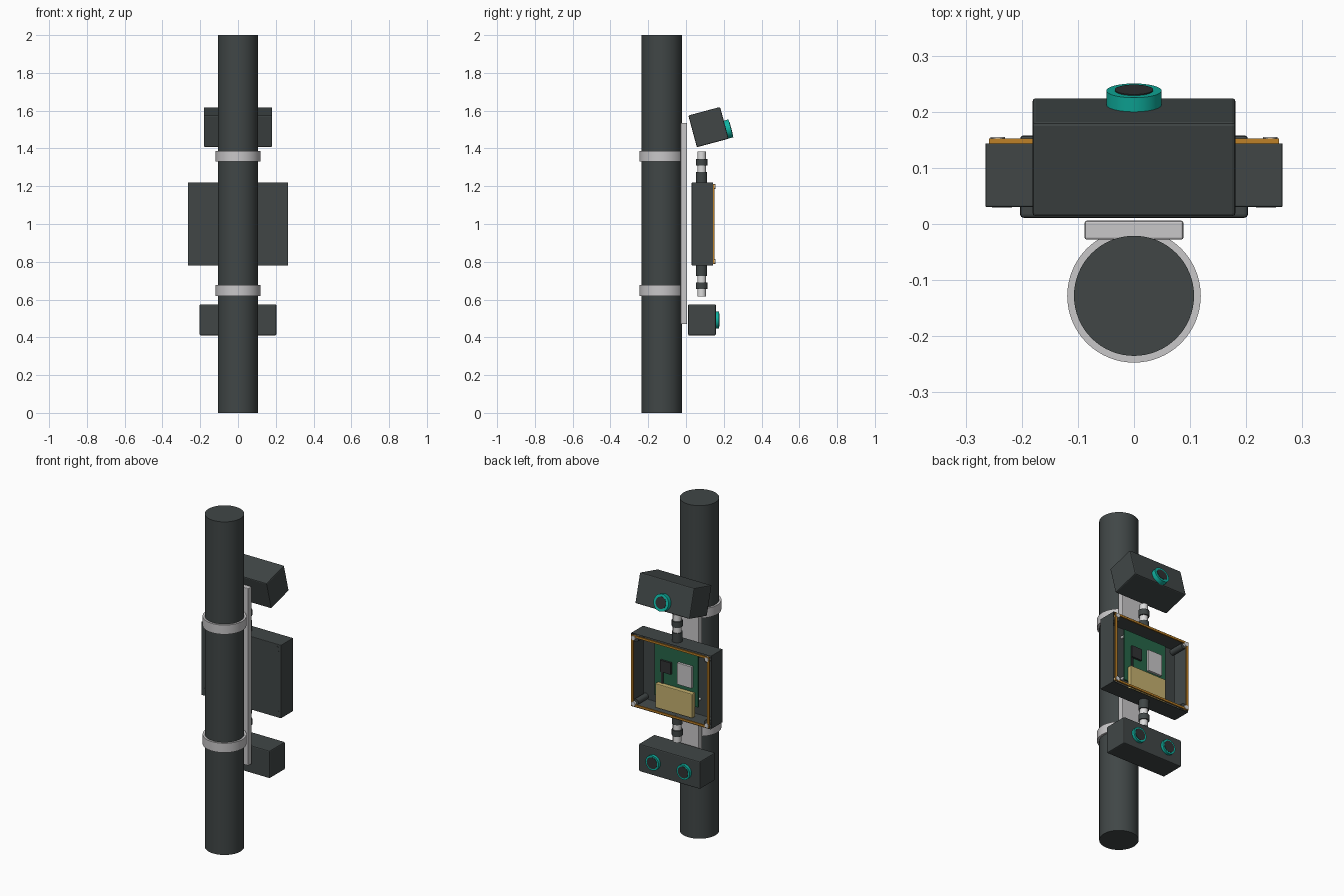
import bpy, bmesh
from math import radians, pi
from mathutils import Matrix, Vector

cube = bpy.data.objects.get("Cube")
if cube:
    bpy.data.objects.remove(cube, do_unlink=True)


def material(name, rgb, rough=0.6):
    m = bpy.data.materials.new(name)
    m.use_nodes = True
    m.diffuse_color = (*rgb, 1)
    bsdf = m.node_tree.nodes["Principled BSDF"]
    bsdf.inputs["Base Color"].default_value = (*rgb, 1)
    bsdf.inputs["Roughness"].default_value = rough
    return m


DARK = material("dark_grey", (0.052, 0.062, 0.062))
BLACK = material("chip_black", (0.03, 0.032, 0.034))
METAL = material("light_metal", (0.58, 0.57, 0.58))
WHITE = material("pale_steel", (0.72, 0.72, 0.72))
TEAL = material("teal", (0.005, 0.45, 0.36))
ORANGE = material("seal_orange", (0.52, 0.22, 0.02))
GREEN = material("board_green", (0.02, 0.13, 0.065))
TAN = material("battery_tan", (0.56, 0.44, 0.16))


def finish(name, bm, mat, matrix=Matrix(), bevel=0, smooth=False):
    bmesh.ops.recalc_face_normals(bm, faces=bm.faces)
    mesh = bpy.data.meshes.new(name)
    bm.to_mesh(mesh)
    bm.free()
    ob = bpy.data.objects.new(name, mesh)
    bpy.context.collection.objects.link(ob)
    ob.matrix_world = matrix
    mesh.materials.append(mat)
    if bevel:
        mod = ob.modifiers.new("soft_edges", "BEVEL")
        mod.width = bevel
        mod.segments = 2
    if smooth:
        bpy.ops.object.select_all(action="DESELECT")
        ob.select_set(True)
        bpy.context.view_layer.objects.active = ob
        bpy.ops.object.shade_smooth_by_angle(angle=radians(35))
    return ob


def box(name, lo, hi, mat, bevel=0, matrix=Matrix()):
    """Box between two opposite corners."""
    lo, hi = Vector(lo), Vector(hi)
    bm = bmesh.new()
    bmesh.ops.create_cube(bm, size=1)
    bmesh.ops.scale(bm, vec=hi - lo, verts=bm.verts)
    bmesh.ops.translate(bm, vec=(lo + hi) / 2, verts=bm.verts)
    return finish(name, bm, mat, matrix, bevel)


def rod(name, start, length, radius, mat, axis="Z", matrix=Matrix(), sides=48):
    """Cylinder growing from start along +Z or +Y."""
    bm = bmesh.new()
    bmesh.ops.create_cone(bm, cap_ends=True, segments=sides, radius1=radius,
                          radius2=radius, depth=length)
    bmesh.ops.translate(bm, vec=(0, 0, length / 2), verts=bm.verts)
    if axis == "Y":
        bmesh.ops.rotate(bm, matrix=Matrix.Rotation(-pi / 2, 3, "X"), verts=bm.verts)
    bmesh.ops.translate(bm, vec=start, verts=bm.verts)
    return finish(name, bm, mat, matrix, smooth=True)


def frame(name, half_x, half_z, y0, y1, z, width, mat):
    """Rectangular ring facing +y."""
    bm = bmesh.new()
    rings = []
    for inset in (0, width):
        for y in (y0, y1):
            a, b = half_x - inset, half_z - inset
            rings.append([bm.verts.new((sx * a, y, z + sz * b))
                          for sx, sz in ((-1, -1), (1, -1), (1, 1), (-1, 1))])
    for p, q in ((0, 1), (1, 3), (3, 2), (2, 0)):
        for i in range(4):
            j = (i + 1) % 4
            bm.faces.new((rings[p][i], rings[p][j], rings[q][j], rings[q][i]))
    return finish(name, bm, mat)


def lens(name, x, y, z, radius, depth, matrix=Matrix()):
    rod(name + "_ring", (x, y - 0.01, z), depth + 0.01, radius, TEAL, "Y", matrix)
    rod(name + "_glass", (x, y, z), depth + 0.002, 0.034, BLACK, "Y", matrix)


# Pole, clamps and mounting rail
POLE_Y = -0.128
rod("pole", (0, POLE_Y, 0), 2, 0.107, DARK, sides=64)
for name, z in (("lower_clamp", 0.62), ("upper_clamp", 1.33)):
    rod(name, (0, POLE_Y, z), 0.056, 0.119, METAL, sides=64)
box("mounting_rail", (-0.088, -0.028, 0.47), (0.088, 0.006, 1.535), METAL, 0.004)

# Upper camera housing, tilted upward
tilt = Matrix.Translation((0, 0.119, 1.513)) @ Matrix.Rotation(radians(15), 4, "X")
box("upper_housing", (-0.181, -0.087, -0.087), (0.181, 0.087, 0.087), DARK, 0.006, tilt)
lens("upper_lens", 0, 0.087, -0.037, 0.049, 0.026, tilt)

# Lower housing with two lenses
box("lower_housing", (-0.203, 0.011, 0.41), (0.203, 0.158, 0.575), DARK, 0.006)
for side, x in (("left", 0.103), ("right", -0.103)):
    lens("lower_lens_" + side, x, 0.157, 0.492, 0.044, 0.018)

# Open enclosure: a box with its back face inset and pushed in
MID_Z = 1.0
bm = bmesh.new()
bmesh.ops.create_cube(bm, size=1)
bmesh.ops.scale(bm, vec=(0.53, 0.115, 0.44), verts=bm.verts)
bmesh.ops.translate(bm, vec=(0, 0.0875, MID_Z), verts=bm.verts)
bm.normal_update()
back = max(bm.faces, key=lambda f: f.normal.y)
bmesh.ops.inset_region(bm, faces=[back], thickness=0.02)
bmesh.ops.translate(bm, vec=(0, -0.1, 0), verts=back.verts)
finish("enclosure", bm, DARK, bevel=0.003)
frame("seal", 0.258, 0.213, 0.143, 0.152, MID_Z, 0.012, ORANGE)

# Corner posts and screws
for sx in (-1, 1):
    for sz in (-1, 1):
        x, z = sx * 0.243, MID_Z + sz * 0.198
        tag = ("upper" if sz > 0 else "lower") + ("_left" if sx > 0 else "_right")
        rod("post_" + tag, (x - sx * 0.008, 0.029, z - sz * 0.008), 0.112, 0.018,
            DARK, "Y", sides=24)
        rod("screw_" + tag, (x, 0.135, z), 0.02, 0.013, WHITE, "Y", sides=24)

# Circuit board with its components
box("circuit_board", (-0.145, 0.082, 0.86), (0.145, 0.092, 1.175), GREEN)
for sx in (-1, 1):
    for z in (0.89, 1.15):
        rod("standoff", (sx * 0.125, 0.04, z), 0.043, 0.008, METAL, "Y", sides=16)
box("processor", (0.03, 0.09, 1.015), (0.1, 0.104, 1.085), BLACK)
box("radio_module", (-0.11, 0.09, 0.97), (-0.015, 0.106, 1.1), METAL, 0.002)
box("battery", (-0.125, 0.09, 0.8), (0.122, 0.12, 0.945), TAN, 0.004)
box("battery_lead", (0.085, 0.09, 0.94), (0.097, 0.098, 1.02), BLACK)

# Cable glands, mirrored above and below the enclosure
GLAND = (("nut", 0.215, 0.275, 0.029, DARK), ("neck", 0.275, 0.31, 0.023, WHITE),
         ("collar", 0.31, 0.345, 0.03, DARK), ("tip", 0.345, 0.383, 0.023, WHITE))
for tag, s in (("upper", 1), ("lower", -1)):
    for part, a, b, radius, mat in GLAND:
        rod(f"{tag}_gland_{part}", (0, 0.083, MID_Z + min(s * a, s * b)), b - a,
            radius, mat, sides=32)
